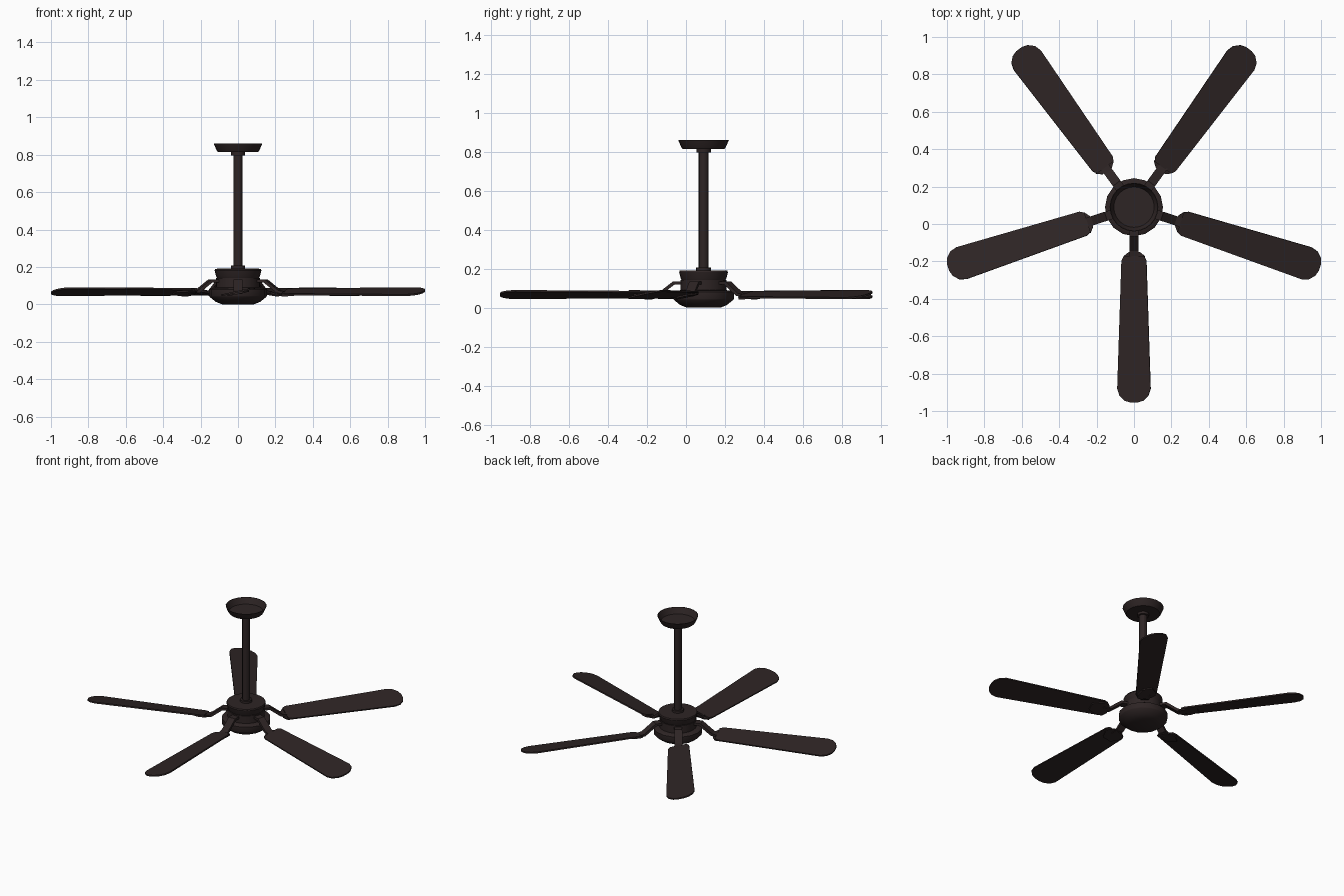
import bpy, bmesh, math
from mathutils import Matrix, Vector

if "Cube" in bpy.data.objects:
    bpy.data.objects.remove(bpy.data.objects["Cube"])

CY = 0.09                      # hub axis sits slightly behind the origin
BLADES = 5
PITCH = math.radians(12)

bronze = bpy.data.materials.new("dark_bronze")
bronze.diffuse_color = (0.027, 0.018, 0.018, 1)
bronze.use_nodes = True
bronze.node_tree.nodes["Principled BSDF"].inputs["Base Color"].default_value = bronze.diffuse_color


def finish(name, bm, smooth=True):
    bmesh.ops.recalc_face_normals(bm, faces=bm.faces)
    me = bpy.data.meshes.new(name)
    bm.to_mesh(me)
    bm.free()
    me.materials.append(bronze)
    ob = bpy.data.objects.new(name, me)
    bpy.context.collection.objects.link(ob)
    if smooth:
        bpy.ops.object.select_all(action='DESELECT')
        ob.select_set(True)
        bpy.context.view_layer.objects.active = ob
        bpy.ops.object.shade_smooth_by_angle(angle=math.radians(30))
    return ob


def lathe(name, profile, sides):
    """Revolve (radius, z) points around the hub axis and cap both ends."""
    bm = bmesh.new()
    rings = []
    for r, z in profile:
        rings.append([bm.verts.new((r * math.cos(2 * math.pi * i / sides),
                                    CY + r * math.sin(2 * math.pi * i / sides), z))
                      for i in range(sides)])
    for a, b in zip(rings, rings[1:]):
        for i in range(sides):
            j = (i + 1) % sides
            bm.faces.new((a[i], a[j], b[j], b[i]))
    bm.faces.new(rings[0][::-1])
    bm.faces.new(rings[-1])
    return finish(name, bm)


def prism(name, points, offset, matrix):
    """Extrude a planar outline by an offset vector, then place it."""
    bm = bmesh.new()
    face = bm.faces.new([bm.verts.new(p) for p in points])
    ext = bmesh.ops.extrude_face_region(bm, geom=[face])
    top = [v for v in ext["geom"] if isinstance(v, bmesh.types.BMVert)]
    bmesh.ops.translate(bm, verts=top, vec=Vector(offset))
    bmesh.ops.transform(bm, matrix=matrix, verts=bm.verts)
    return finish(name, bm, smooth=False)


def mirrored(half, z):
    """Close a half outline of (radius, half width) points."""
    return [(r, w, z) for r, w in half] + [(r, -w, z) for r, w in reversed(half)]


# Motor housing: shallow bowl, wide band, neck and flared cap
lathe("lower_housing", [(0.085, 0), (0.12, 0.014), (0.152, 0.04), (0.155, 0.046),
                        (0.155, 0.08), (0.142, 0.088), (0.115, 0.09)], 16)
lathe("motor_neck", [(0.118, 0.085), (0.118, 0.142)], 24)
lathe("upper_cap", [(0.112, 0.14), (0.117, 0.15), (0.125, 0.182),
                    (0.122, 0.19), (0.04, 0.192)], 24)

# Down rod with collars
lathe("lower_collar", [(0.038, 0.188), (0.038, 0.207)], 16)
lathe("down_rod", [(0.025, 0.19), (0.025, 0.815)], 12)
lathe("upper_collar", [(0.037, 0.797), (0.037, 0.817)], 16)

# Ceiling canopy: an open, flared cup
lathe("canopy", [(0.107, 0.814), (0.115, 0.825), (0.13, 0.86),
                 (0.127, 0.86), (0.108, 0.82)], 24)

# Blades with their bent arms and mounting plates
blade_half = [(0.262, 0.055), (0.285, 0.068), (0.97, 0.091), (1.008, 0.079),
              (1.035, 0.05), (1.045, 0.018)]
plate_half = [(0.24, 0.03), (0.262, 0.058), (0.3, 0.058), (0.36, 0.03)]
arm_side = [(0.1, 0.118), (0.15, 0.118), (0.225, 0.06), (0.28, 0.056),
            (0.28, 0.066), (0.235, 0.074), (0.158, 0.134), (0.1, 0.134)]

for k in range(BLADES):
    angle = math.radians(-90 + k * 360 / BLADES)
    spin = Matrix.Translation((0, CY, 0)) @ Matrix.Rotation(angle, 4, 'Z')
    tilt = spin @ Matrix.Translation((0, 0, 0.067)) @ Matrix.Rotation(PITCH, 4, 'X')
    prism(f"blade_{k + 1}", mirrored(blade_half, -0.004), (0, 0, 0.009), tilt)
    prism(f"blade_plate_{k + 1}", mirrored(plate_half, -0.012), (0, 0, 0.008), tilt)
    prism(f"blade_arm_{k + 1}", [(r, -0.025, z) for r, z in arm_side], (0, 0.05, 0), spin)
